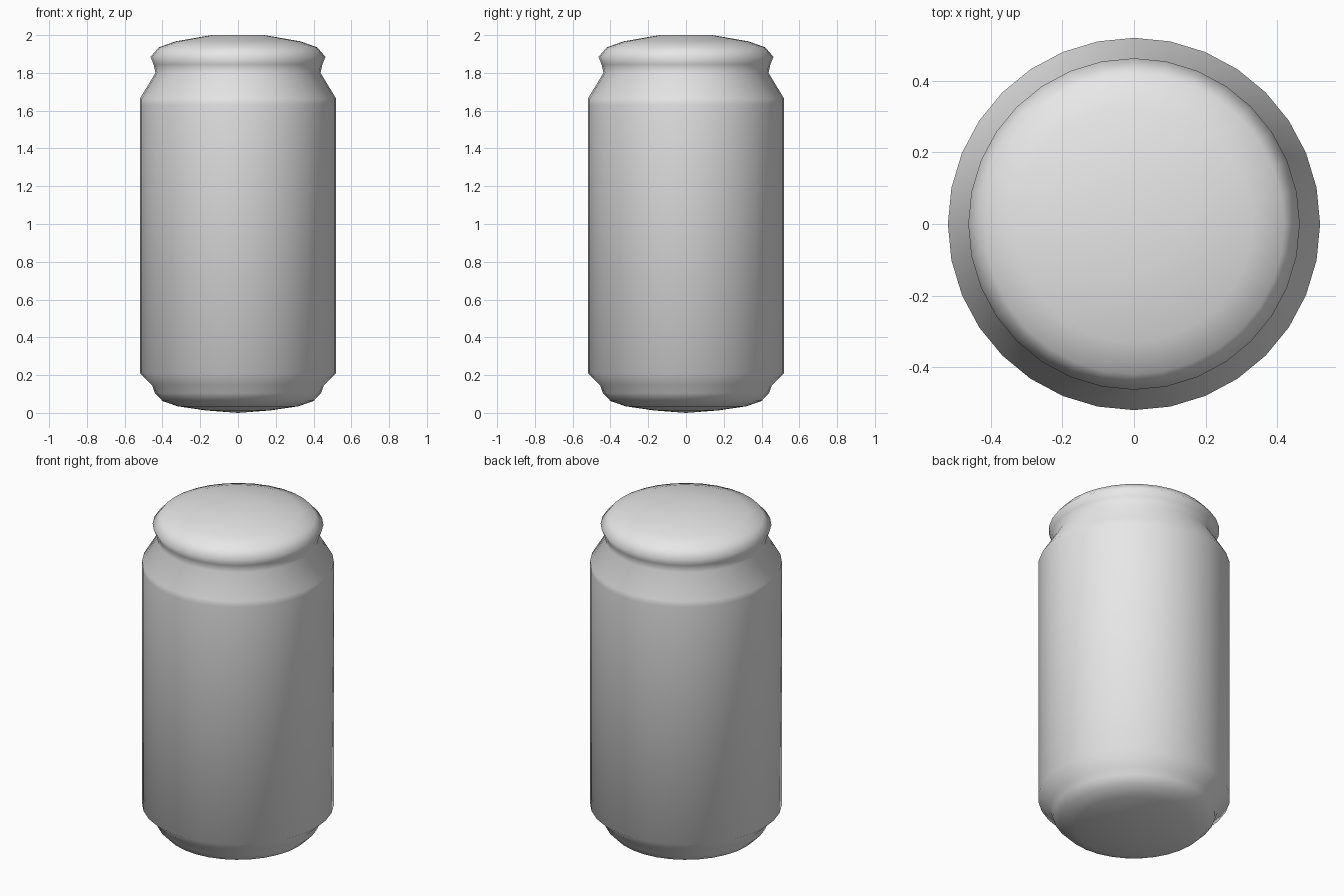
import bpy
import bmesh
import math

if "Cube" in bpy.data.objects:
    bpy.data.objects.remove(bpy.data.objects["Cube"])

SIDES = 32

# Silhouette of the jar from base to lid: (radius, height)
PROFILE = [
    (0.17, 0.013), (0.32, 0.035), (0.40, 0.063), (0.44, 0.105), (0.455, 0.147),
    (0.52, 0.21), (0.52, 1.63), (0.52, 1.663),          # body wall
    (0.437, 1.80), (0.447, 1.845), (0.463, 1.885),      # neck and lid rim
    (0.42, 1.935), (0.33, 1.967), (0.14, 2.0),          # domed lid
]


def ring(bm, radius, z):
    step = 2 * math.pi / SIDES
    return [bm.verts.new((radius * math.cos(i * step), radius * math.sin(i * step), z))
            for i in range(SIDES)]


def lathe(name, profile, base_z, top_z, material):
    """Spin a profile round z and close both ends with a fan."""
    bm = bmesh.new()
    rings = [ring(bm, r, z) for r, z in profile]
    base = bm.verts.new((0, 0, base_z))
    top = bm.verts.new((0, 0, top_z))
    for i in range(SIDES):
        j = (i + 1) % SIDES
        for a, b in zip(rings, rings[1:]):
            bm.faces.new((a[i], a[j], b[j], b[i]))
        bm.faces.new((base, rings[0][j], rings[0][i]))
        bm.faces.new((top, rings[-1][i], rings[-1][j]))
    for f in bm.faces:
        f.smooth = True
    mesh = bpy.data.meshes.new(name)
    bm.to_mesh(mesh)
    bm.free()
    mesh.materials.append(material)
    obj = bpy.data.objects.new(name, mesh)
    bpy.context.collection.objects.link(obj)
    return obj


grey = bpy.data.materials.new("light grey")
grey.diffuse_color = (0.8, 0.8, 0.8, 1)
grey.use_nodes = True
grey.node_tree.nodes["Principled BSDF"].inputs["Base Color"].default_value = grey.diffuse_color

# Closed jar with sloped shoulder, pinched neck and rounded lid
lathe("jar", PROFILE, 0.0, 2.0, grey)
